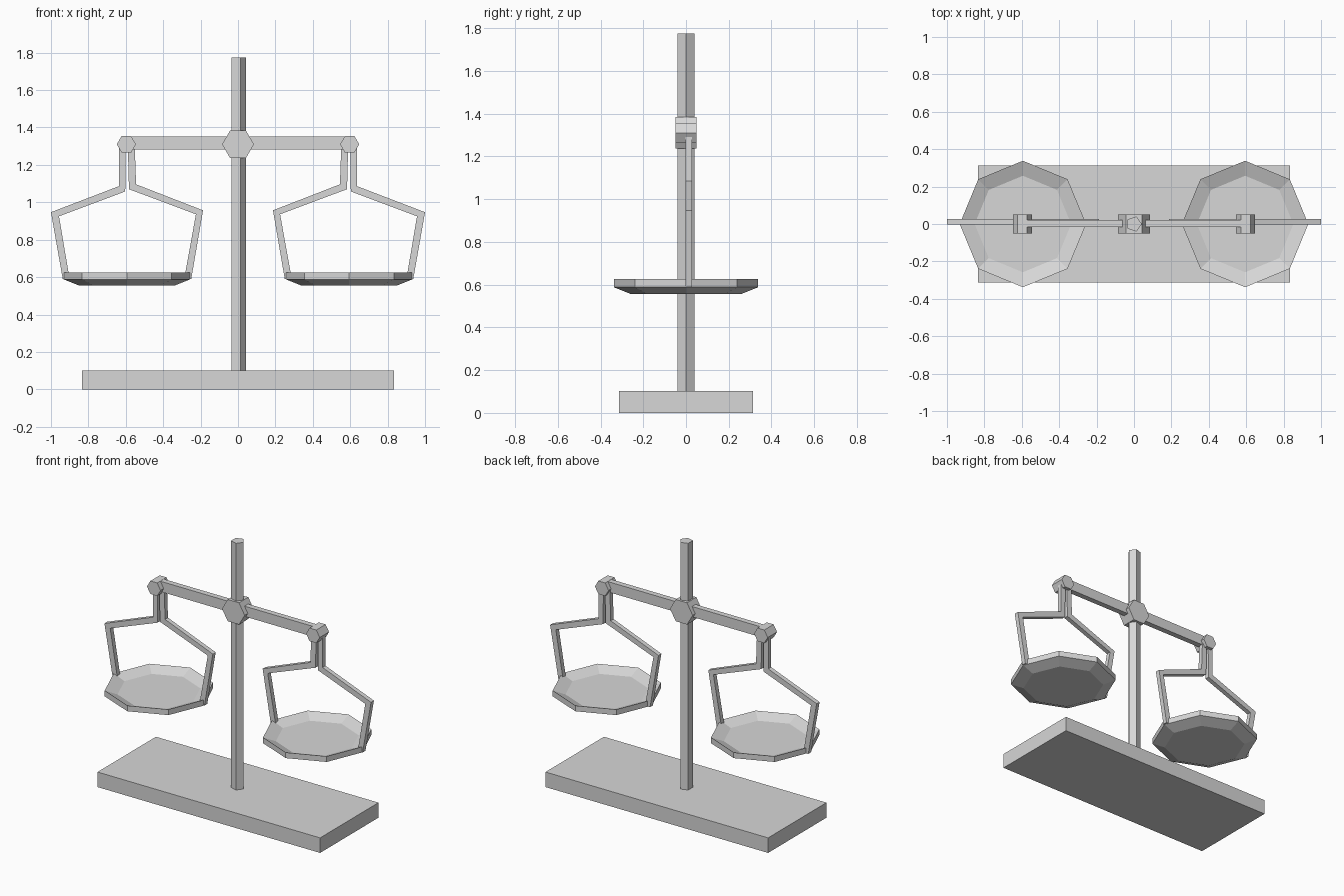
import bpy
import bmesh
from math import cos, sin, tau
from mathutils import Vector

cube = bpy.data.objects.get("Cube")
if cube:
    bpy.data.objects.remove(cube, do_unlink=True)

grey = bpy.data.materials.new("light grey")
grey.use_nodes = True
colour = (0.68, 0.68, 0.68, 1)
grey.diffuse_color = colour
grey.node_tree.nodes["Principled BSDF"].inputs["Base Color"].default_value = colour


def finish(name, bm):
    bmesh.ops.recalc_face_normals(bm, faces=bm.faces)
    mesh = bpy.data.meshes.new(name)
    bm.to_mesh(mesh)
    bm.free()
    mesh.materials.append(grey)
    obj = bpy.data.objects.new(name, mesh)
    bpy.context.collection.objects.link(obj)
    return obj


def ngon(sides, radius, cx=0, cy=0):
    return [(cx + radius * cos(tau * i / sides), cy + radius * sin(tau * i / sides))
            for i in range(sides)]


def prism(name, outline, start, end, axis):
    """Extrude a 2D outline along y (outline in x, z) or z (outline in x, y)."""
    bm = bmesh.new()
    verts = [bm.verts.new((a, start, b) if axis == "y" else (a, b, start))
             for a, b in outline]
    face = bm.faces.new(verts)
    geom = bmesh.ops.extrude_face_region(bm, geom=[face])["geom"]
    moved = [v for v in geom if isinstance(v, bmesh.types.BMVert)]
    step = Vector((0, end - start, 0)) if axis == "y" else Vector((0, 0, end - start))
    bmesh.ops.translate(bm, verts=moved, vec=step)
    return finish(name, bm)


def pan(name, cx):
    """Shallow octagonal dish: inner floor, rim, outer wall, underside."""
    bm = bmesh.new()
    rings = [[bm.verts.new((x, y, z)) for x, y in ngon(8, r, cx)]
             for r, z in ((0.258, 0.594), (0.338, 0.626), (0.338, 0.588), (0.258, 0.556))]
    bm.faces.new(rings[0])
    bm.faces.new(rings[-1])
    for low, high in zip(rings, rings[1:]):
        for i in range(8):
            j = (i + 1) % 8
            bm.faces.new((low[i], low[j], high[j], high[i]))
    return finish(name, bm)


# Base, five-sided pole and crossbeam
base = [(-0.835, -0.313), (0.835, -0.313), (0.835, 0.313), (-0.835, 0.313)]
prism("base", base, 0, 0.102, "z")
prism("pole", ngon(5, 0.042), 0.1, 1.775, "z")
beam = [(-0.6, 1.283), (0.6, 1.283), (0.6, 1.353), (-0.6, 1.353)]
prism("crossbeam", beam, -0.016, 0.022, "y")
prism("centre_hub", ngon(6, 0.085, 0, 1.31), -0.05, 0.05, "y")

# Bent hanger arms, outer edge down then inner edge up
outer_arm = [(0.637, 1.3), (0.637, 1.086), (1.0, 0.947), (0.937, 0.59),
             (0.9, 0.588), (0.957, 0.925), (0.603, 1.058), (0.6, 1.3)]
inner_arm = [(0.552, 1.3), (0.545, 1.096), (0.187, 0.957), (0.25, 0.59),
             (0.288, 0.588), (0.225, 0.936), (0.583, 1.07), (0.589, 1.3)]

# Each side: end joint, two arms and a pan
for side, s in (("left", 1), ("right", -1)):
    prism(side + "_joint", ngon(6, 0.051, s * 0.597, 1.31), -0.05, 0.05, "y")
    for part, outline in (("outer", outer_arm), ("inner", inner_arm)):
        prism(f"{side}_{part}_arm", [(s * x, z) for x, z in outline], -0.003, 0.028, "y")
    pan(side + "_pan", s * 0.594)
